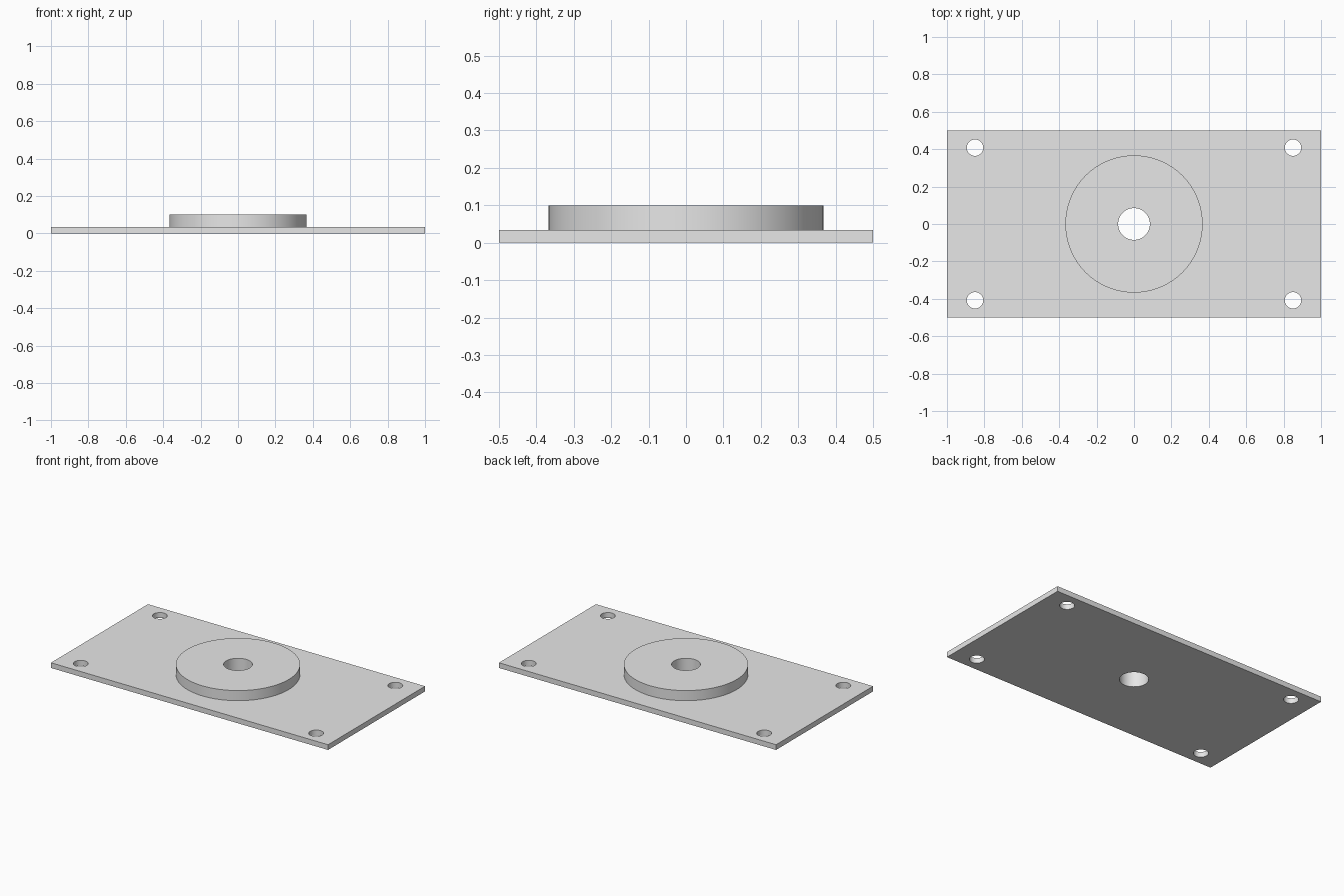
import bpy

if "Cube" in bpy.data.objects:
    bpy.data.objects.remove(bpy.data.objects["Cube"], do_unlink=True)

PLATE_H, TOP = 0.034, 0.1
BOSS_R, BORE_R = 0.367, 0.085
BOLT_R, BOLT_X, BOLT_Y = 0.044, 0.85, 0.408

# Plain grey metal
grey = bpy.data.materials.new("grey_metal")
grey.use_nodes = True
colour = (0.8, 0.8, 0.8, 1)
grey.diffuse_color = colour
grey.node_tree.nodes["Principled BSDF"].inputs["Base Color"].default_value = colour


def cylinder(name, radius, x, y, bottom, top, sides=96):
    bpy.ops.mesh.primitive_cylinder_add(
        vertices=sides, radius=radius, depth=top - bottom,
        location=(x, y, (top + bottom) / 2))
    obj = bpy.context.object
    obj.name = name
    obj.data.materials.append(grey)
    return obj


def combine(target, tool, operation):
    mod = target.modifiers.new(tool.name, "BOOLEAN")
    mod.object, mod.operation, mod.solver = tool, operation, "EXACT"
    bpy.ops.object.select_all(action="DESELECT")
    target.select_set(True)
    bpy.context.view_layer.objects.active = target
    bpy.ops.object.modifier_apply(modifier=mod.name)
    bpy.data.objects.remove(tool, do_unlink=True)


# Rectangular base plate
bpy.ops.mesh.primitive_cube_add(size=1, location=(0, 0, PLATE_H / 2))
plate = bpy.context.object
plate.name = "mounting_plate"
plate.scale = (2, 1, PLATE_H)
bpy.ops.object.transform_apply(location=True, rotation=False, scale=True)
plate.data.materials.append(grey)

# Round boss, rooted inside the plate
combine(plate, cylinder("boss", BOSS_R, 0, 0, PLATE_H / 2, TOP), "UNION")

# Central bore and four corner bolt holes
combine(plate, cylinder("bore", BORE_R, 0, 0, -0.1, TOP + 0.1, 64), "DIFFERENCE")
for sx in (-1, 1):
    for sy in (-1, 1):
        hole = cylinder("bolt_hole", BOLT_R, sx * BOLT_X, sy * BOLT_Y, -0.1, TOP + 0.1, 48)
        combine(plate, hole, "DIFFERENCE")

# Smooth round walls, crisp edges
bpy.ops.object.select_all(action="DESELECT")
plate.select_set(True)
bpy.context.view_layer.objects.active = plate
bpy.ops.object.shade_smooth_by_angle()
